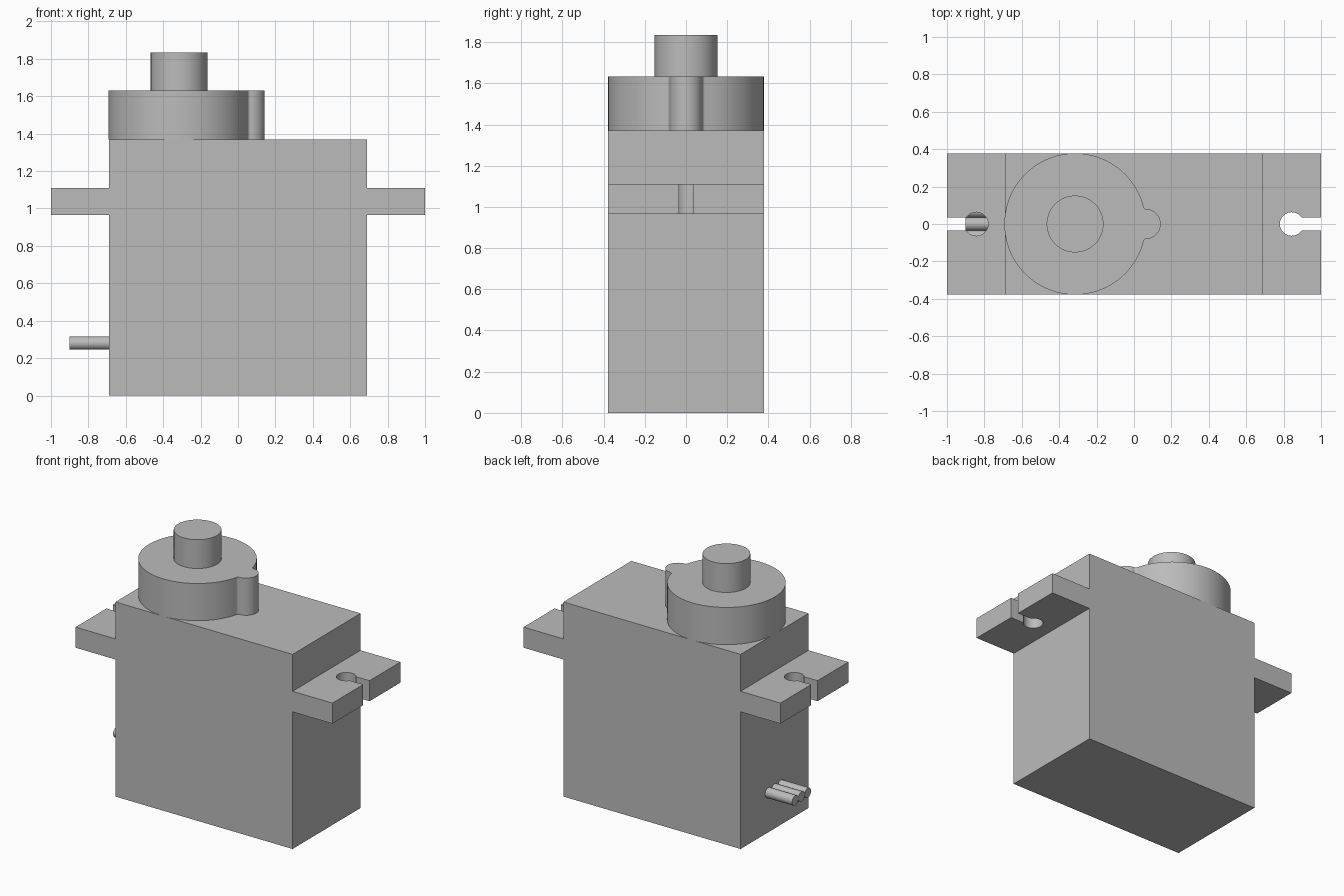
import bpy, bmesh, math
from mathutils import Vector

if "Cube" in bpy.data.objects:
    bpy.data.objects.remove(bpy.data.objects["Cube"])

grey = bpy.data.materials.new("plain grey")
grey.use_nodes = True
COLOUR = (0.5, 0.5, 0.5, 1)
grey.diffuse_color = COLOUR
grey.node_tree.nodes["Principled BSDF"].inputs["Base Color"].default_value = COLOUR

HALF_LEN, HALF_DEPTH, BODY_TOP = 0.69, 0.378, 1.37
SHAFT_X = -0.315


def arc(cx, cy, r, start, end, steps):
    """Points along an arc, angles in radians."""
    return [(cx + r * math.cos(start + (end - start) * i / steps),
             cy + r * math.sin(start + (end - start) * i / steps))
            for i in range(steps + 1)]


def extrude(name, outline, z0, z1, smooth=True):
    """Prism from an outline in plan."""
    bm = bmesh.new()
    face = bm.faces.new([bm.verts.new((x, y, z0)) for x, y in outline])
    top = bmesh.ops.extrude_face_region(bm, geom=[face])["geom"]
    bmesh.ops.translate(bm, vec=(0, 0, z1 - z0),
                        verts=[v for v in top if isinstance(v, bmesh.types.BMVert)])
    bmesh.ops.recalc_face_normals(bm, faces=bm.faces)
    mesh = bpy.data.meshes.new(name)
    bm.to_mesh(mesh)
    bm.free()
    mesh.materials.append(grey)
    obj = bpy.data.objects.new(name, mesh)
    bpy.context.collection.objects.link(obj)
    if smooth:
        bpy.ops.object.select_all(action='DESELECT')
        obj.select_set(True)
        bpy.context.view_layer.objects.active = obj
        bpy.ops.object.shade_smooth_by_angle(angle=math.radians(30))
    return obj


# Main case
extrude("case", [(-HALF_LEN, -HALF_DEPTH), (HALF_LEN, -HALF_DEPTH),
                 (HALF_LEN, HALF_DEPTH), (-HALF_LEN, HALF_DEPTH)], 0, BODY_TOP, False)

# Mounting tabs, each with a keyhole slot open at the outer end
HOLE_X, HOLE_R, SLOT = 0.843, 0.063, 0.035
a = math.asin(SLOT / HOLE_R)
tab = [(HALF_LEN, HALF_DEPTH), (HALF_LEN, -HALF_DEPTH), (1, -HALF_DEPTH), (1, -SLOT)]
tab += arc(HOLE_X, 0, HOLE_R, -a, a - 2 * math.pi, 40)
tab += [(1, SLOT), (1, HALF_DEPTH)]
for side, name in ((1, "left_tab"), (-1, "right_tab")):
    extrude(name, [(side * x, y) for x, y in tab], 0.965, 1.11)

# Gear housing: round boss blended into a small side lobe
R, LOBE_R, FILLET, LOBE_X = HALF_DEPTH, 0.08, 0.015, 0.063
d = LOBE_X - SHAFT_X
p, q = R + FILLET, LOBE_R + FILLET
u = (d * d + p * p - q * q) / (2 * d)
v = math.sqrt(p * p - u * u)
boss_angle, lobe_angle = math.atan2(v, u), math.atan2(v, u - d)
fx = SHAFT_X + u
outline = arc(SHAFT_X, 0, R, boss_angle, 2 * math.pi - boss_angle, 80)
outline += arc(fx, -v, FILLET, math.pi - boss_angle, math.pi - lobe_angle, 6)[1:-1]
outline += arc(LOBE_X, 0, LOBE_R, -lobe_angle, lobe_angle, 28)
outline += arc(fx, v, FILLET, math.pi + lobe_angle, math.pi + boss_angle, 6)[1:-1]
extrude("gear_housing", outline, BODY_TOP, 1.632)

# Output shaft
extrude("output_shaft", arc(SHAFT_X, 0, 0.152, 0, 2 * math.pi, 64)[:-1], 1.632, 1.835)

# Three cable stubs side by side, lying along x
WIRE_R = 0.035
for i, name in enumerate(("front_wire", "middle_wire", "back_wire")):
    wire = extrude(name, arc(0, 0, WIRE_R, 0, 2 * math.pi, 32)[:-1], 0, 0.21)
    wire.rotation_euler = (0, -math.pi / 2, 0)
    wire.location = Vector((-HALF_LEN, (i - 1) * 2 * WIRE_R, 0.28))
